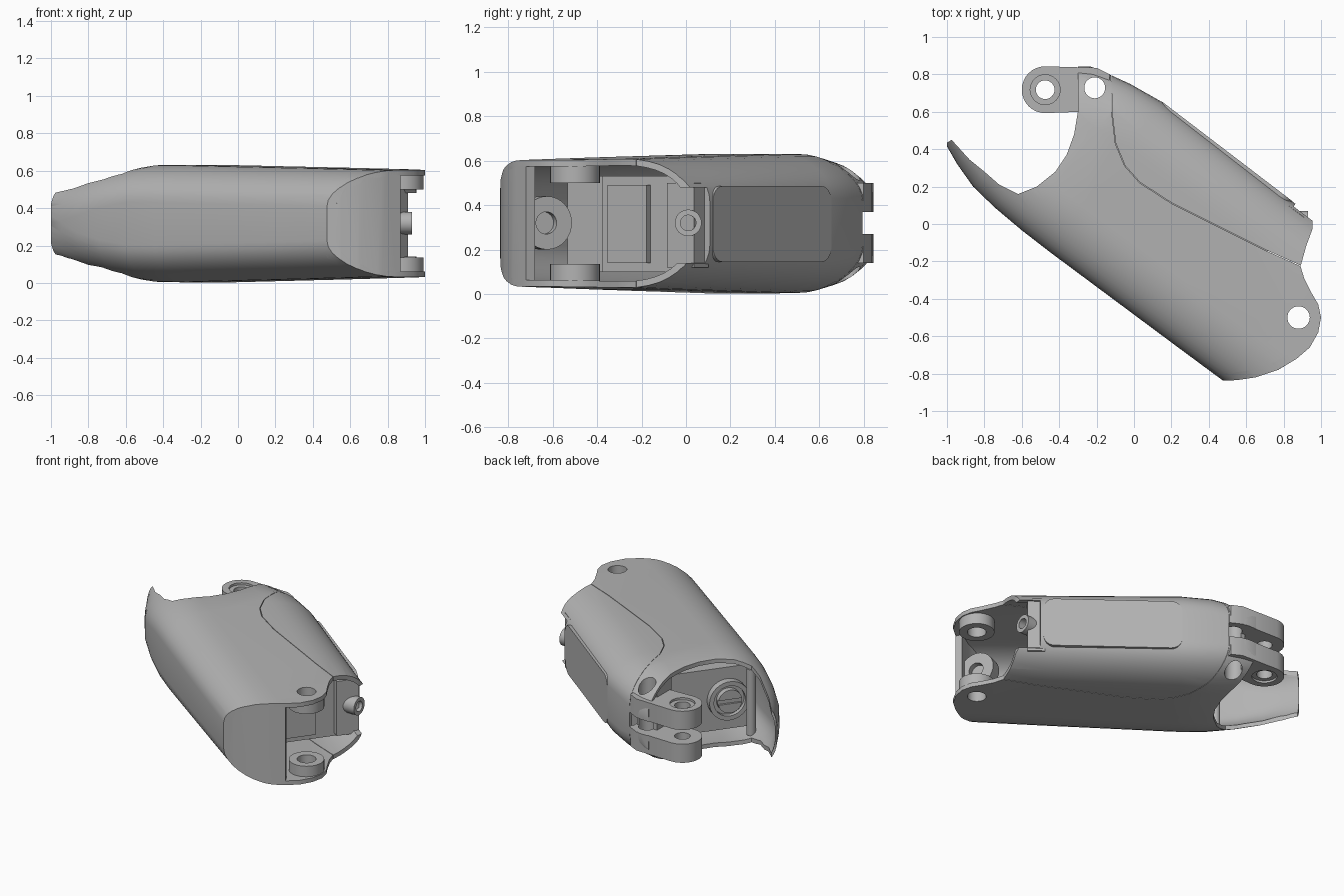
import bpy
import bmesh
from math import sin, cos, pi, radians
from mathutils import Matrix, Vector

default_cube = bpy.data.objects.get("Cube")
if default_cube:
    bpy.data.objects.remove(default_cube, do_unlink=True)

# The body runs along a diagonal axis in plan
ALONG = Vector((0.804, -0.595, 0))
ACROSS = Vector((0.595, 0.804, 0))
UP = Vector((0, 0, 1))


def make_material(name, value):
    material = bpy.data.materials.new(name)
    material.use_nodes = True
    color = (value, value, value, 1)
    material.diffuse_color = color
    material.node_tree.nodes["Principled BSDF"].inputs["Base Color"].default_value = color
    return material


GREY = make_material("plain grey", 0.45)


def finish(bm, name):
    bmesh.ops.recalc_face_normals(bm, faces=bm.faces)
    mesh = bpy.data.meshes.new(name)
    bm.to_mesh(mesh)
    bm.free()
    obj = bpy.data.objects.new(name, mesh)
    bpy.context.collection.objects.link(obj)
    mesh.materials.append(GREY)
    return obj


def combine(obj, cutter, operation):
    """Apply a boolean and discard the cutter."""
    modifier = obj.modifiers.new("combine", "BOOLEAN")
    modifier.operation = operation
    modifier.solver = "EXACT"
    modifier.object = cutter
    graph = bpy.context.evaluated_depsgraph_get()
    mesh = bpy.data.meshes.new_from_object(obj.evaluated_get(graph))
    obj.modifiers.clear()
    obj.data = mesh
    bpy.data.objects.remove(cutter, do_unlink=True)
    return obj


def prism(name, outline, bottom=-0.2, top=0.9):
    bm = bmesh.new()
    face = bm.faces.new([bm.verts.new((x, y, bottom)) for x, y in outline])
    result = bmesh.ops.extrude_face_region(bm, geom=[face])
    verts = [g for g in result["geom"] if isinstance(g, bmesh.types.BMVert)]
    bmesh.ops.translate(bm, verts=verts, vec=UP * (top - bottom))
    return finish(bm, name)


def cylinder(name, center, radius, depth, axis=UP):
    bm = bmesh.new()
    turn = UP.rotation_difference(Vector(axis)).to_matrix().to_4x4()
    bmesh.ops.create_cone(bm, cap_ends=True, segments=32, radius1=radius, radius2=radius,
                          depth=depth, matrix=Matrix.Translation(center) @ turn)
    return finish(bm, name)


def block(name, along, across, height):
    """Box given as ranges in the diagonal frame."""
    corners = [ALONG * a + ACROSS * b for a, b in
               [(along[0], across[0]), (along[1], across[0]),
                (along[1], across[1]), (along[0], across[1])]]
    return prism(name, [c.xy for c in corners], *height)


# Stations: distance along, side limits, bottom, top, outer side rounding
STATIONS = [(-1.2, -0.19, 0.38, 0.18, 0.46, 0.05), (-1.06, -0.257, 0.42, 0.145, 0.49, 0.06),
            (-0.95, -0.305, 0.46, 0.11, 0.52, 0.12), (-0.81, -0.351, 0.50, 0.07, 0.56, 0.2),
            (-0.65, -0.372, 0.55, 0.03, 0.604, 0.27), (-0.46, -0.384, 0.59, 0.005, 0.63, 0.3),
            (-0.27, -0.388, 0.613, 0.003, 0.63, 0.3), (0.56, -0.39, 0.6, 0.02, 0.615, 0.3),
            (0.9, -0.39, 0.6, 0.028, 0.608, 0.3), (1.25, -0.39, 0.59, 0.035, 0.60, 0.3)]


def body(name, inset=0.0):
    """Closed loft of rounded rectangles; the inset one is the cavity."""
    bm = bmesh.new()
    rings = []
    steps = 10
    for along, low, high, bottom, top, outer_round in STATIONS:
        ring = []
        for corner in range(4):
            back_side = corner in (0, 3)
            side = (0.3 if back_side else outer_round) - inset
            rise = min(0.2 - inset, (top - bottom) / 2 - inset - 0.01)
            b = high - inset - side if back_side else low + inset + side
            z = top - inset - rise if corner < 2 else bottom + inset + rise
            for step in range(steps):
                angle = (corner + step / (steps - 1)) * pi / 2
                place = ALONG * along * (1 + inset) + ACROSS * (b + side * cos(angle))
                ring.append(bm.verts.new(place + UP * (z + rise * sin(angle))))
        rings.append(ring)
    count = len(rings[0])
    for first, second in zip(rings, rings[1:]):
        for i in range(count):
            j = (i + 1) % count
            bm.faces.new((first[i], first[j], second[j], second[i]))
    bm.faces.new(rings[0])
    bm.faces.new(rings[-1])
    return finish(bm, name)


def shell(name, outline):
    hollow = combine(body(name), body("cavity", 0.03), "DIFFERENCE")
    return combine(hollow, prism("outline", outline), "INTERSECT")


# Plan outlines of the main shell and the back cover
tail = [(-1, 0.1), (-1, 0.435), (-0.975, 0.45), (-0.88, 0.345), (-0.8, 0.28),
        (-0.72, 0.21), (-0.62, 0.16), (-0.52, 0.2), (-0.42, 0.28), (-0.36, 0.37),
        (-0.32, 0.48), (-0.3, 0.6), (-0.3, 0.842), (-0.2, 0.842), (-0.15, 0.825)]
seam = [(-0.122, 0.8), (-0.12, 0.6), (-0.1, 0.43), (-0.05, 0.31), (0.03, 0.22),
        (0.2, 0.11), (0.5, -0.04), (0.7, -0.14), (0.89, -0.225)]
nose = [(0.91, -0.29), (0.95, -0.37), (0.985, -0.43), (1, -0.5), (0.985, -0.58),
        (0.94, -0.66), (0.87, -0.72), (0.77, -0.78), (0.65, -0.82), (0.55, -0.835), (0.44, -0.838)]
main_shell = shell("main_shell", tail + seam + nose + [(0.4, -1)])
cover_end = [(0.92, -0.12), (0.953, -0.03), (0.955, 0.03), (0.935, 0.09), (0.88, 0.125), (0.8, 0.16),
             (0.8, 0.4), (0.2, 0.9), (-0.1, 0.9)]
back_cover = shell("back_cover", [(x + 0.002, y + 0.003) for x, y in seam] + cover_end)
combine(back_cover, block("notch", (0.63, 1), (0.3, 0.9), (0.14, 0.48)), "DIFFERENCE")

# Curved wall closing the front end
rim = nose[6:]
end_wall = combine(body("end_wall"), prism(
    "outline", rim + [(x - 0.02, y + 0.04) for x, y in reversed(rim)]), "INTERSECT")

# Rear hinge: two solid leaves with protruding lugs
hinge_gap = (0.27, 0.37)
combine(main_shell, prism("gap", [(-0.5, 0.75), (0, 0.75), (0, 1), (-0.5, 1)], *hinge_gap), "DIFFERENCE")
LUG, KNUCKLE, PIVOT = (-0.475, 0.718), (-0.21, 0.728), (0.88, -0.5)
lug_outline = [(LUG[0] + 0.125 * cos(a), LUG[1] + 0.125 * sin(a))
               for a in [pi / 2 + pi * i / 16 for i in range(17)]]
lug_outline += [(-0.28, 0.6), (-0.13, 0.6), (-0.13, 0.8), (-0.2, 0.835)]
leaves = []
for label, bottom, top in [("lower", 0.14, hinge_gap[0]), ("upper", hinge_gap[1], 0.5)]:
    leaf = prism(label + "_hinge_lug", lug_outline, bottom, top)
    middle = (bottom + top) / 2
    # Recessed seat around each lug hole
    seat_z = top if label == "upper" else bottom
    combine(leaf, cylinder("seat", (*LUG, seat_z), 0.08, 0.03), "DIFFERENCE")
    combine(leaf, cylinder("hole", (*LUG, middle), 0.05, 0.5), "DIFFERENCE")
    leaves.append(leaf)
hinge_web = combine(body("hinge_web", 0.02), prism(
    "outline", [(-0.295, 0.58), (-0.14, 0.5), (-0.14, 0.74), (-0.295, 0.74)], 0.05, 0.58), "INTERSECT")
for part in leaves + [main_shell, hinge_web]:
    combine(part, cylinder("hole", (*KNUCKLE, 0.3), 0.056, 2), "DIFFERENCE")

# Front pivot: holes through the shell with bosses inside
combine(main_shell, cylinder("hole", (*PIVOT, 0.3), 0.06, 2), "DIFFERENCE")
bosses = []
for label, height in [("lower", 0.09), ("upper", 0.545)]:
    boss = cylinder(label + "_pivot_boss", (*PIVOT, height), 0.112, 0.09)
    bosses.append(combine(boss, cylinder("hole", (*PIVOT, height), 0.06, 1), "DIFFERENCE"))

# Drive unit inside the body, with a round slotted cap at the rear
drive = block("drive_housing", (-0.45, 0.52), (-0.28, 0.45), (0.1, 0.53))
drive_nose = block("drive_nose", (0.5, 0.66), (0.02, 0.45), (0.1, 0.53))
rear = ALONG * -0.46 + ACROSS * -0.125 + UP * 0.315
ring = cylinder("drive_cap_ring", rear, 0.135, 0.08, ALONG)
combine(ring, cylinder("recess", rear - ALONG * 0.04, 0.105, 0.06, ALONG), "DIFFERENCE")
cap = cylinder("drive_cap", rear, 0.08, 0.1, ALONG)
combine(cap, block("slot", (-0.55, -0.495), (-0.25, 0), (0.3, 0.33)), "DIFFERENCE")
front_plate = block("drive_front_plate", (0.65, 0.69), (0.07, 0.29), (0.14, 0.49))
tail_post = cylinder("tail_post", (-0.58, 0.11, 0.31), 0.03, 0.46)

# Hub on the inside of the end wall, small sensor boss and its bracket
hub = cylinder("inner_hub", (0.74, -0.64, 0.32), 0.12, 0.08, (1, 0.4, 0))
combine(hub, cylinder("hole", (0.8, -0.62, 0.32), 0.05, 0.12, (1, 0.4, 0)), "DIFFERENCE")
socket = cylinder("small_socket", (0.85, 0.01, 0.32), 0.06, 0.16, (1, 0, 0))
combine(socket, cylinder("hole", (0.92, 0.01, 0.32), 0.035, 0.12, (1, 0, 0)), "DIFFERENCE")
bracket = block("cover_bracket", (0.6, 0.71), (0.42, 0.57), (0.12, 0.5))

# Flat rounded panel set into the back face
bm = bmesh.new()
outline = []
for sx, sz, start in [(1, 1, 0), (-1, 1, 1), (-1, -1, 2), (1, -1, 3)]:
    for i in range(7):
        a = (start + i / 6) * pi / 2
        u = 0.17 + sx * 0.37 + 0.07 * cos(a)
        outline.append(bm.verts.new(ALONG * u + ACROSS * (0.615 - 0.015 * (u + 0.27))
                                    + UP * (0.315 + sz * 0.1 + 0.07 * sin(a))))
panel_face = bm.faces.new(outline)
result = bmesh.ops.extrude_face_region(bm, geom=[panel_face])
bmesh.ops.translate(bm, verts=[g for g in result["geom"] if isinstance(g, bmesh.types.BMVert)],
                    vec=ACROSS * -0.03)
back_panel = finish(bm, "back_panel")

# Smooth shading with sharp edges kept
bpy.ops.object.select_all(action="DESELECT")
parts = leaves + bosses + [main_shell, back_cover, end_wall, hinge_web, drive, drive_nose, ring, cap,
                           front_plate, tail_post, hub, socket, bracket, back_panel]
for part in parts:
    part.select_set(True)
bpy.context.view_layer.objects.active = main_shell
bpy.ops.object.shade_smooth_by_angle(angle=radians(30))
